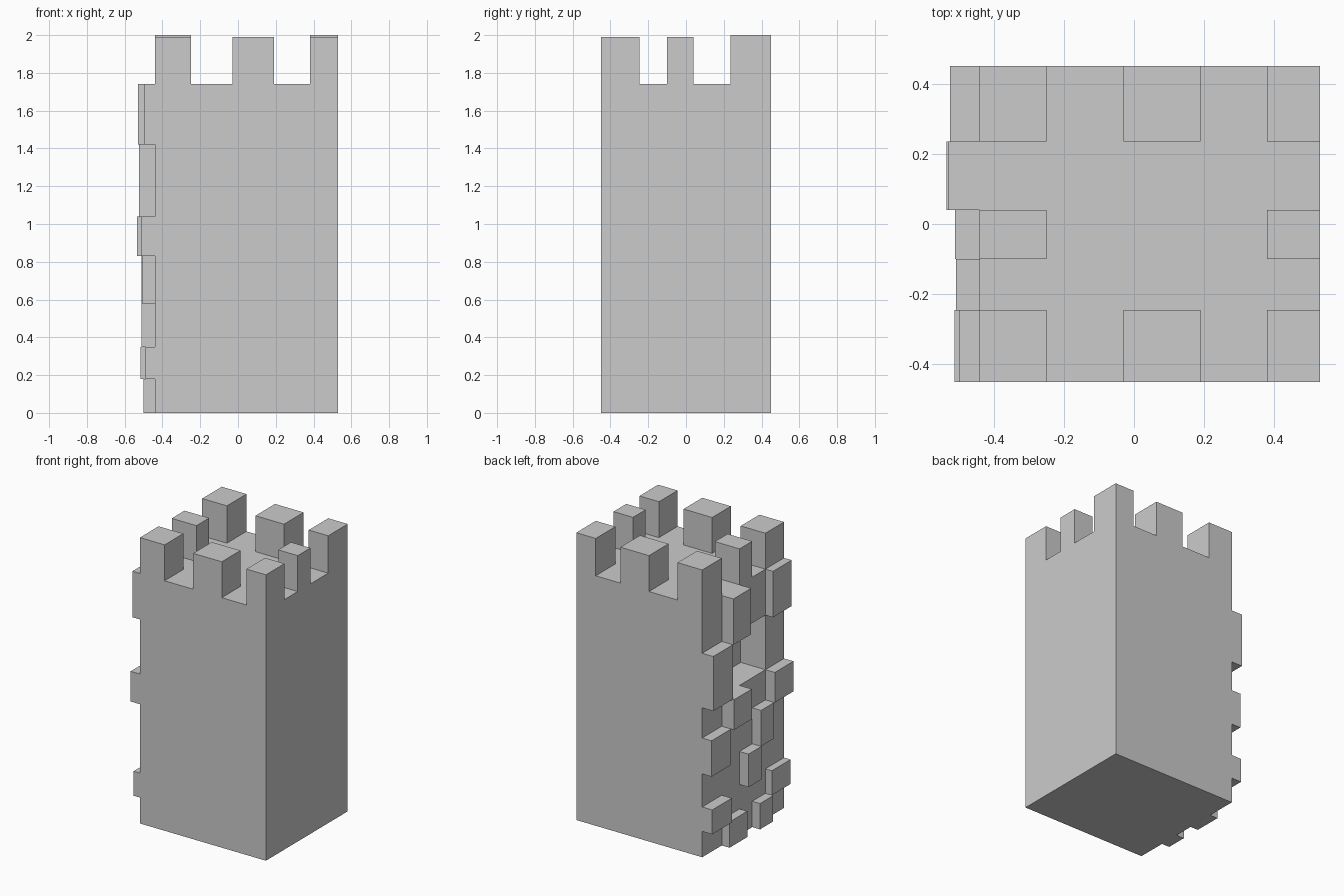
import bpy, bmesh
from mathutils import Vector

if "Cube" in bpy.data.objects:
    bpy.data.objects.remove(bpy.data.objects["Cube"])

# Masonry grid lines
X = [-0.44, -0.25, -0.03, 0.19, 0.38, 0.53]
Y = [-0.45, -0.245, -0.10, 0.04, 0.235, 0.45]
Z = [0, 0.18, 0.35, 0.58, 0.83, 1.04, 1.42, 1.74]

# Tower body cells, leaving a window niche in the left wall
body = {}
for i in range(5):
    for j in range(5):
        for k in range(7):
            if not (i == 0 and k == 5 and 1 <= j <= 3):
                body[i, j, k] = (X[i], X[i + 1], Y[j], Y[j + 1], Z[k], Z[k + 1])

# Battlements around the rim
merlons = {}
for i in (0, 2, 4):
    for j in (0, 2, 4):
        if (i, j) != (2, 2):
            top = 2.0 if j == 4 and i != 2 else 1.99
            merlons[i, j, 7] = (X[i], X[i + 1], Y[j], Y[j + 1], Z[7], top)

# Raised stones on the left wall: (column, row) -> outer x
outer = {(1, 0): -0.50, (3, 0): -0.50,
         (0, 1): -0.49, (4, 1): -0.517,
         (2, 2): -0.51,
         (1, 3): -0.508, (4, 3): -0.512,
         (0, 4): -0.512, (3, 4): -0.535,
         (4, 5): -0.525,
         (0, 6): -0.498, (3, 6): -0.53}
stones = {(-1, j, k): (x, X[0], Y[j], Y[j + 1], Z[k], Z[k + 1])
          for (j, k), x in outer.items()}

solid = {**body, **merlons, **stones}


def build(name, cells):
    """Emit only the faces that are exposed to the air, then merge flat ones."""
    bm = bmesh.new()
    for key, b in cells.items():
        for axis in range(3):
            for side in (0, 1):
                n = list(key)
                n[axis] += 2 * side - 1
                if tuple(n) in solid:
                    continue
                u, v = (axis + 1) % 3, (axis + 2) % 3
                loop = [(0, 0), (1, 0), (1, 1), (0, 1)]
                verts = []
                for a, c in (loop if side else loop[::-1]):
                    p = Vector()
                    p[axis] = b[2 * axis + side]
                    p[u] = b[2 * u + a]
                    p[v] = b[2 * v + c]
                    verts.append(bm.verts.new(p))
                bm.faces.new(verts)
    bmesh.ops.remove_doubles(bm, verts=bm.verts[:], dist=1e-5)
    bmesh.ops.dissolve_limit(bm, angle_limit=0.01, verts=bm.verts[:], edges=bm.edges[:])
    mesh = bpy.data.meshes.new(name)
    bm.to_mesh(mesh)
    bm.free()
    bpy.context.collection.objects.link(bpy.data.objects.new(name, mesh))


build("tower_body", body)
build("battlements", merlons)
build("raised_stones", stones)
